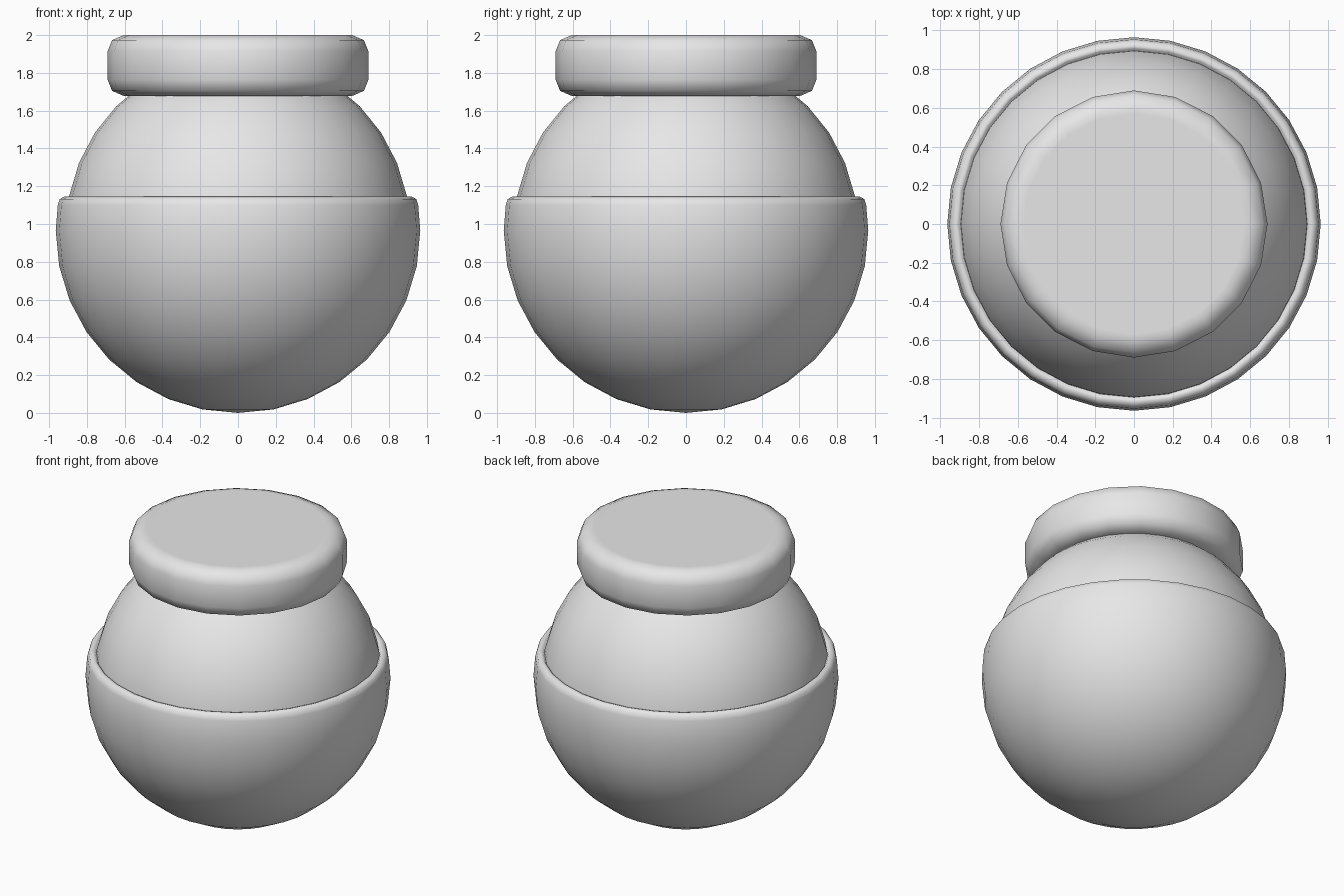
import bpy
import bmesh
from math import sin, cos, pi

cube = bpy.data.objects.get("Cube")
if cube:
    bpy.data.objects.remove(cube, do_unlink=True)

grey = bpy.data.materials.new("plain_grey")
grey.use_nodes = True
grey.diffuse_color = (0.8, 0.8, 0.8, 1)
grey.node_tree.nodes["Principled BSDF"].inputs["Base Color"].default_value = (0.8, 0.8, 0.8, 1)


def arc(radius, height, middle, first, last):
    """Sphere rings as (radius, z) points, 16 steps from pole to pole."""
    step = pi / 16
    return [(radius * cos(i * step), middle + height * sin(i * step))
            for i in range(first, last + 1)]


def lathe(name, profile, sides):
    """Turn a bottom-to-top (radius, z) profile into a closed smooth solid."""
    bm = bmesh.new()
    rings = []
    for r, z in profile:
        if r < 0.001:
            rings.append([bm.verts.new((0, 0, z))] * sides)
        else:
            rings.append([bm.verts.new((r * cos(2 * pi * i / sides), r * sin(2 * pi * i / sides), z))
                          for i in range(sides)])
    for low, high in zip(rings, rings[1:]):
        for i in range(sides):
            j = (i + 1) % sides
            corners = list(dict.fromkeys((low[i], low[j], high[j], high[i])))
            bm.faces.new(corners)
    # Cap open ends
    for ring in (rings[0], rings[-1]):
        if ring[0] is not ring[1]:
            bm.faces.new(ring)
    bmesh.ops.recalc_face_normals(bm, faces=bm.faces)
    mesh = bpy.data.meshes.new(name)
    bm.to_mesh(mesh)
    bm.free()
    mesh.materials.append(grey)
    obj = bpy.data.objects.new(name, mesh)
    bpy.context.collection.objects.link(obj)
    bpy.ops.object.select_all(action="DESELECT")
    obj.select_set(True)
    bpy.context.view_layer.objects.active = obj
    bpy.ops.object.shade_smooth_by_angle(angle=pi / 3)
    return obj


# Outer bowl with a rounded rim, closing inward onto the jar
rim = [(0.954, 1.1), (0.944, 1.132), (0.92, 1.145), (0.905, 1.14), (0.885, 1.11)]
lathe("outer_bowl", arc(0.965, 0.965, 0.965, -8, 0) + rim, 32)

# Round jar body inside the bowl
lathe("jar_body", arc(0.911, 0.925, 0.97, -8, 8), 32)

# Thick lid with bevelled edges
bevel = [(0.57, 0), (0.605, 0), (0.667, 0.027), (0.69, 0.085)]
lower = [(r, 1.678 + h) for r, h in bevel]
upper = [(r, 2 - h) for r, h in reversed(bevel)]
lathe("lid", lower + upper, 20)
